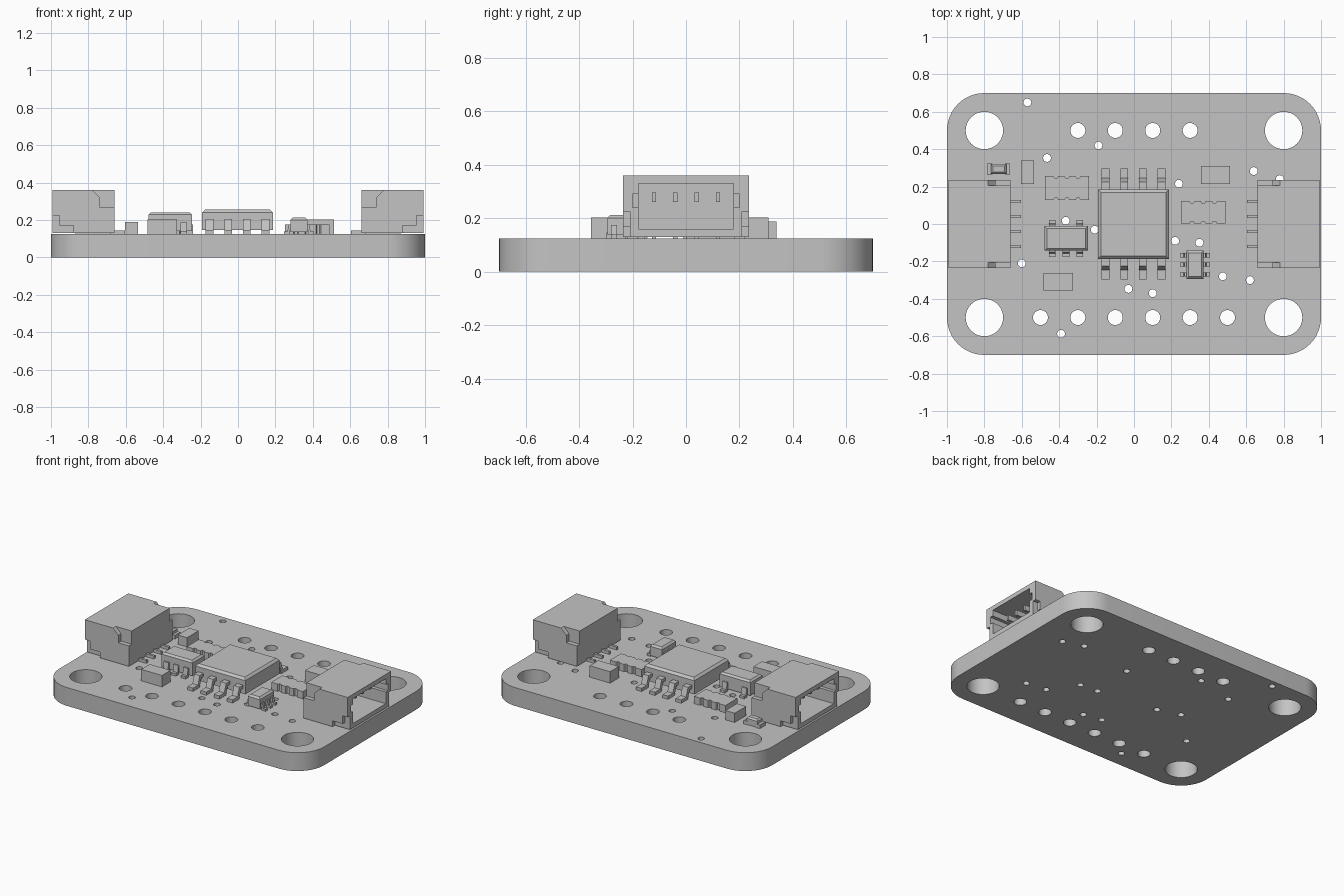
import bpy, bmesh, math
from mathutils import Matrix

if "Cube" in bpy.data.objects:
    bpy.data.objects.remove(bpy.data.objects["Cube"])

TOP = 0.125  # upper face of the circuit board
grey = bpy.data.materials.new("plain grey")
grey.diffuse_color = (0.55, 0.55, 0.55, 1)
grey.use_nodes = True
grey.node_tree.nodes["Principled BSDF"].inputs["Base Color"].default_value = grey.diffuse_color


def finish(name, bm):
    bmesh.ops.recalc_face_normals(bm, faces=bm.faces[:])
    me = bpy.data.meshes.new(name)
    bm.to_mesh(me)
    bm.free()
    me.materials.append(grey)
    ob = bpy.data.objects.new(name, me)
    bpy.context.collection.objects.link(ob)
    return ob


def prism(bm, pts, lo, hi, place):
    """Extrude a 2D outline from lo to hi; place maps (u, v, w) to (x, y, z)."""
    a = [bm.verts.new(place(u, v, lo)) for u, v in pts]
    b = [bm.verts.new(place(u, v, hi)) for u, v in pts]
    bm.faces.new(a)
    bm.faces.new(b[::-1])
    n = len(pts)
    for i in range(n):
        j = (i + 1) % n
        bm.faces.new((a[i], a[j], b[j], b[i]))


def upright(u, v, w):
    return (u, v, w)


def sideways(u, v, w):
    return (u, w, v)


def add_box(bm, x0, x1, y0, y1, z0, z1):
    prism(bm, [(x0, y0), (x1, y0), (x1, y1), (x0, y1)], z0, z1, upright)


def box(name, *dims):
    bm = bmesh.new()
    add_box(bm, *dims)
    return finish(name, bm)


def chip_body(name, x0, x1, y0, y1, z0, z1, slope):
    """Box whose upper rim is bevelled."""
    bm = bmesh.new()
    add_box(bm, x0, x1, y0, y1, z0, z1)
    rim = [e for e in bm.edges if all(v.co.z > z1 - 1e-4 for v in e.verts)]
    bmesh.ops.bevel(bm, geom=rim, offset=slope, segments=1, affect='EDGES')
    return finish(name, bm)


def add_lead(bm, centre, start, length, width, z_top, t, along, sign):
    """Bent lead leaving a chip side along x or y."""
    a, b, foot = length * 0.38, length * 0.55, TOP + t
    pts = [(0, z_top), (a, z_top), (b, foot), (length, foot), (length, TOP),
           (b - t * 0.8, TOP), (a - t * 0.8, z_top - t), (0, z_top - t)]
    if along == 'y':
        def place(u, v, w): return (w, start + sign * u, v)
    else:
        def place(u, v, w): return (start + sign * u, w, v)
    prism(bm, pts, centre - width / 2, centre + width / 2, place)


# ---- circuit board: filled outline with round holes ----
def circle(x, y, r, n):
    return [(x + r * math.cos(2 * math.pi * i / n),
             y + r * math.sin(2 * math.pi * i / n)) for i in range(n)]


outline = []
for k, (cx, cy) in enumerate([(0.8, 0.5), (-0.8, 0.5), (-0.8, -0.5), (0.8, -0.5)]):
    for i in range(13):
        a = math.pi / 2 * (k + i / 12)
        outline.append((cx + 0.2 * math.cos(a), cy + 0.2 * math.sin(a)))
loops = [outline]
loops += [circle(sx * 0.8, sy * 0.5, 0.1, 40) for sx in (-1, 1) for sy in (-1, 1)]
loops += [circle(x, 0.5, 0.04, 24) for x in (-0.3, -0.1, 0.1, 0.3)]
loops += [circle(x, -0.5, 0.04, 24) for x in (-0.5, -0.3, -0.1, 0.1, 0.3, 0.5)]
vias = [(-.57, .65), (-.465, .353), (-.19, .42), (.24, .215), (.64, .283), (.78, .24),
        (-.365, .017), (-.21, -.03), (.22, -.09), (.35, -.10), (-.60, -.21),
        (-.03, -.347), (.10, -.37), (.475, -.28), (.62, -.30), (-.39, -.587)]
loops += [circle(x, y, 0.021, 16) for x, y in vias]

cu = bpy.data.curves.new("board_outline", 'CURVE')
cu.dimensions = '2D'
cu.fill_mode = 'BOTH'
cu.extrude = TOP / 2
for pts in loops:
    sp = cu.splines.new('POLY')
    sp.points.add(len(pts) - 1)
    for p, (x, y) in zip(sp.points, pts):
        p.co = (x, y, 0, 1)
    sp.use_cyclic_u = True
tmp = bpy.data.objects.new("board_outline", cu)
bpy.context.collection.objects.link(tmp)
bpy.context.view_layer.update()
me = bpy.data.meshes.new_from_object(tmp.evaluated_get(bpy.context.evaluated_depsgraph_get()))
bm = bmesh.new()
bm.from_mesh(me)
bpy.data.objects.remove(tmp)
bmesh.ops.remove_doubles(bm, verts=bm.verts[:], dist=1e-5)
bmesh.ops.translate(bm, verts=bm.verts[:], vec=(0, 0, TOP / 2))
for f in bm.faces:
    f.material_index = 0
board = finish("circuit_board", bm)
bpy.context.view_layer.objects.active = board
board.select_set(True)
bpy.ops.object.shade_smooth_by_angle(angle=math.radians(30))
board.select_set(False)

# ---- side connectors: hollow housing with stepped flanks ----
housing = box("right_connector_housing", 0.66, 0.993, -0.235, 0.235, 0.13, 0.36)
cutters = [box("cavity_cutter", 0.73, 1.1, -0.177, 0.177, 0.16, 0.33),
           box("slot_cutter", 0.75, 1.1, -0.2, 0.2, 0.24, 0.29)]
inner_notch = [(0.6, 0.27), (0.74, 0.27), (0.74, 0.32), (0.78, 0.36), (0.78, 0.4), (0.6, 0.4)]
outer_step = [(1.1, 0.225), (0.955, 0.225), (0.955, 0.17), (0.88, 0.17), (0.88, 0.1), (1.1, 0.1)]
for s in (-1, 1):
    for pts, depth in ((inner_notch, 0.205), (outer_step, 0.21)):
        bm = bmesh.new()
        prism(bm, pts, s * depth, s * 0.3, sideways)
        cutters.append(finish("flank_cutter", bm))
for c in cutters:
    c.hide_render = True
    m = housing.modifiers.new("cut", 'BOOLEAN')
    m.operation = 'DIFFERENCE'
    m.solver = 'EXACT'
    m.object = c
bpy.context.view_layer.update()
cut = bpy.data.meshes.new_from_object(
    housing.evaluated_get(bpy.context.evaluated_depsgraph_get()))
housing.modifiers.clear()
housing.data = cut
for c in cutters:
    bpy.data.objects.remove(c)

bm = bmesh.new()
for y in (-0.12, -0.04, 0.04, 0.12):
    add_box(bm, 0.70, 0.92, y - 0.008, y + 0.008, 0.26, 0.296)    # contact
    add_box(bm, 0.603, 0.70, y - 0.008, y + 0.008, TOP, 0.145)    # solder tail
for s in (-1, 1):                                                 # anchor plates
    add_box(bm, 0.68, 0.87, s * 0.2 - 0.02, s * 0.2 + 0.02, TOP, 0.14)
pins = finish("right_connector_pins", bm)
for ob in (housing, pins):
    twin = bpy.data.objects.new(ob.name.replace("right", "left"), ob.data)
    twin.matrix_world = Matrix.Rotation(math.pi, 4, 'Z')
    bpy.context.collection.objects.link(twin)

# ---- large eight-lead chip ----
chip_body("main_chip", -0.192, 0.186, -0.186, 0.184, 0.147, 0.255, 0.015)
bm = bmesh.new()
for x in (-0.152, -0.052, 0.047, 0.147):
    for s in (-1, 1):
        add_lead(bm, x, s * 0.18, 0.118, 0.042, 0.205, 0.022, 'y', s)
finish("main_chip_leads", bm)

# ---- five-lead regulator ----
chip_body("regulator_chip", -0.478, -0.246, -0.142, -0.012, 0.14, 0.24, 0.012)
bm = bmesh.new()
for x in (-0.437, -0.363, -0.29):
    add_lead(bm, x, -0.135, 0.042, 0.036, 0.187, 0.016, 'y', -1)
    if x != -0.363:
        add_lead(bm, x, -0.02, 0.042, 0.036, 0.187, 0.016, 'y', 1)
finish("regulator_leads", bm)

# ---- six-lead transistor pair ----
chip_body("transistor_chip", 0.28, 0.372, -0.294, -0.143, 0.137, 0.213, 0.012)
bm = bmesh.new()
for y in (-0.167, -0.217, -0.27):
    add_lead(bm, y, 0.285, 0.038, 0.022, 0.175, 0.014, 'x', -1)
    add_lead(bm, y, 0.367, 0.038, 0.022, 0.175, 0.014, 'x', 1)
finish("transistor_leads", bm)


# ---- resistor arrays with scalloped long edges ----
def resistor_array(name, x0, x1, y0, y1, z1):
    pitch = (x1 - x0) / 4
    low = [(x0, y0)]
    for i in range(1, 4):
        x = x0 + i * pitch
        low += [(x - 0.013, y0), (x - 0.007, y0 + 0.011),
                (x + 0.007, y0 + 0.011), (x + 0.013, y0)]
    low.append((x1, y0))
    high = [(x, y0 + y1 - y) for x, y in reversed(low)]
    bm = bmesh.new()
    prism(bm, low + high, TOP, z1, upright)
    finish(name, bm)


resistor_array("left_resistor_array", -0.477, -0.24, 0.128, 0.256, 0.175)
resistor_array("right_resistor_array", 0.25, 0.49, 0.002, 0.122, 0.175)

# ---- plain block components ----
box("front_capacitor", -0.483, -0.326, -0.355, -0.262, TOP, 0.203)
box("back_capacitor", 0.357, 0.512, 0.214, 0.309, TOP, 0.203)
box("small_resistor", -0.605, -0.535, 0.214, 0.339, TOP, 0.188)

# ---- indicator lamp: two end pads and a raised lens ----
bm = bmesh.new()
add_box(bm, -0.785, -0.757, 0.265, 0.324, TOP, 0.15)
add_box(bm, -0.69, -0.663, 0.265, 0.324, TOP, 0.15)
add_box(bm, -0.757, -0.69, 0.27, 0.319, TOP, 0.15)
finish("lamp_base", bm)
chip_body("lamp_lens", -0.765, -0.682, 0.268, 0.321, 0.15, 0.178, 0.01)
